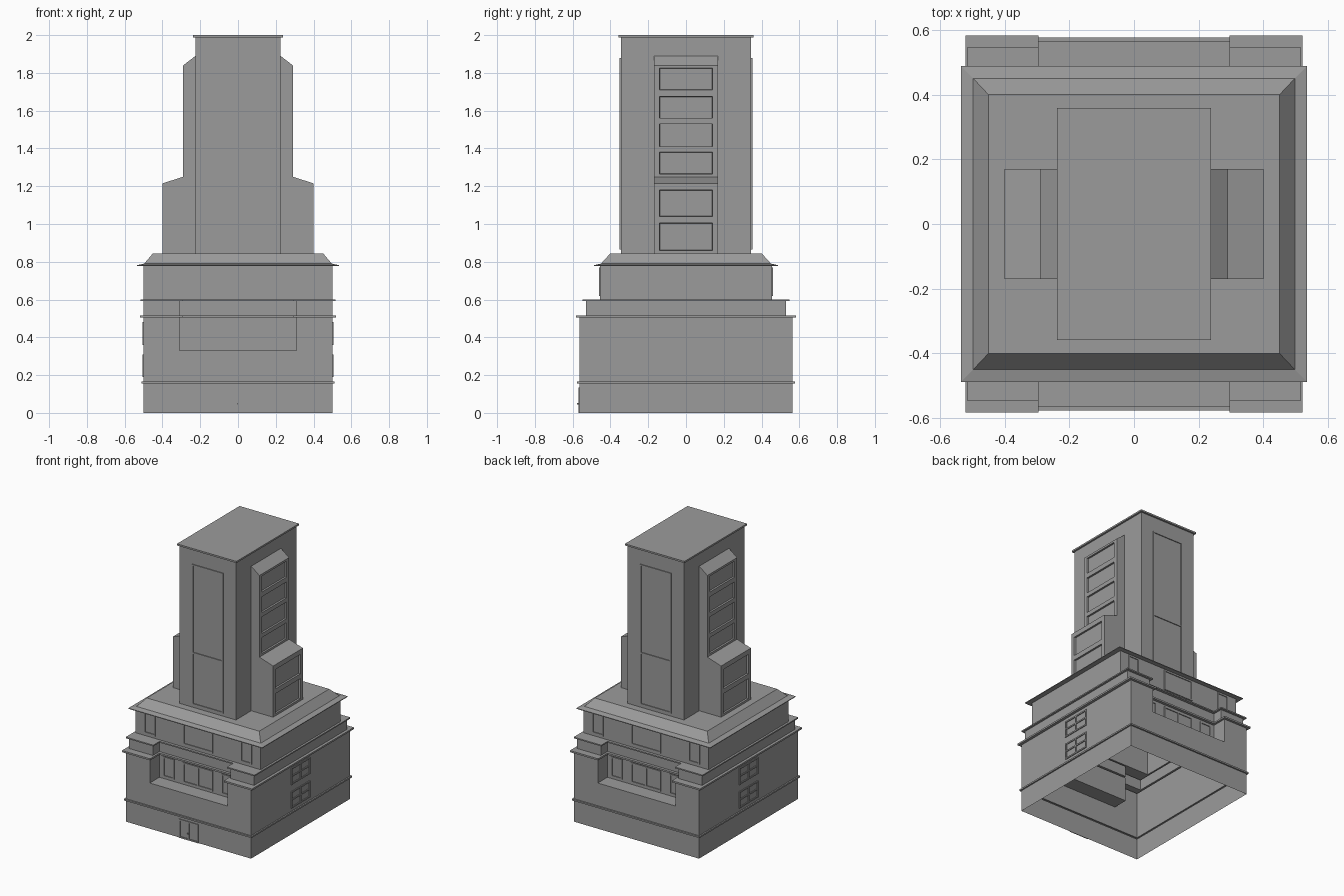
import bpy, bmesh, math
from mathutils import Matrix, Vector

cube = bpy.data.objects.get("Cube")
if cube:
    bpy.data.objects.remove(cube, do_unlink=True)

GREY = (0.33, 0.33, 0.33, 1)
stone = bpy.data.materials.new("grey stone")
stone.use_nodes = True
stone.diffuse_color = GREY
stone.node_tree.nodes["Principled BSDF"].inputs["Base Color"].default_value = GREY


def finish(bm, name):
    mesh = bpy.data.meshes.new(name)
    bm.to_mesh(mesh)
    bm.free()
    mesh.materials.append(stone)
    obj = bpy.data.objects.new(name, mesh)
    bpy.context.collection.objects.link(obj)
    return obj


def rect(x, y):
    return [(-x, -y), (x, -y), (x, y), (-x, y)]


def notched(x, y, n, d):
    """Rectangle with a recess of half width n, back wall at d, front and back."""
    half = [(-x, -y), (-n, -y), (-n, -d), (n, -d), (n, -y), (x, -y)]
    return half + [(-px, -py) for px, py in half]


def loft(name, sections, cap=False):
    """Skin a stack of (outline, height) sections, open underneath."""
    bm = bmesh.new()
    rings = [[bm.verts.new((x, y, z)) for x, y in pts] for pts, z in sections]
    for a, b in zip(rings, rings[1:]):
        for i in range(len(a)):
            j = (i + 1) % len(a)
            bm.faces.new((a[i], a[j], b[j], b[i]))
    if cap:
        bm.faces.new(rings[-1])
    bmesh.ops.remove_doubles(bm, verts=bm.verts, dist=1e-5)
    return finish(bm, name)


def box(bm, x0, x1, y0, y1, z0, z1):
    centre = Vector((x0 + x1, y0 + y1, z0 + z1)) / 2
    size = Matrix.Diagonal((x1 - x0, y1 - y0, z1 - z0, 1))
    bmesh.ops.create_cube(bm, size=1, matrix=Matrix.Translation(centre) @ size)


def frame(name, wall, angle, x0, x1, z0, z1, mullions=(), rails=(), w=0.01, t=0.006):
    """Raised window surround on the wall at distance 'wall', turned about z."""
    bm = bmesh.new()
    for x in (x0 + w / 2, x1 - w / 2, *mullions):
        box(bm, x - w / 2, x + w / 2, -wall - t, -wall, z0, z1)
    for z in (z0 + w / 2, z1 - w / 2, *rails):
        box(bm, x0, x1, -wall - t, -wall, z - w / 2, z + w / 2)
    bm.transform(Matrix.Rotation(angle, 4, "Z"))
    return finish(bm, name)


# Hollow lower walls with a string course
B = rect(0.5, 0.565)
COURSE = rect(0.51, 0.576)
loft("base_walls", [(B, 0), (B, 0.155), (COURSE, 0.155), (COURSE, 0.166),
                    (B, 0.166), (B, 0.33)])

# Recessed balconies, corner blocks and the two cornices
lower = notched(0.5, 0.565, 0.31, 0.455)
lower_lip = notched(0.52, 0.583, 0.295, 0.475)
upper = notched(0.5, 0.53, 0.31, 0.455)
upper_lip = notched(0.515, 0.547, 0.295, 0.475)
loft("balcony_walls", [(lower, 0.33), (lower, 0.504), (lower_lip, 0.504),
                       (lower_lip, 0.516), (upper, 0.516), (upper, 0.592),
                       (upper_lip, 0.592), (upper_lip, 0.601),
                       (notched(0.5, 0.455, 0.31, 0.455), 0.601)])

for side, y0, y1 in (("front", -0.565, -0.455), ("back", 0.455, 0.565)):
    bm = bmesh.new()
    bm.faces.new([bm.verts.new((x, y, 0.33)) for x, y in
                  ((-0.31, y0), (0.31, y0), (0.31, y1), (-0.31, y1))])
    finish(bm, side + "_balcony_floor")

# Upper storey and hipped roof
T = rect(0.5, 0.455)
E = rect(0.535, 0.488)
loft("upper_storey", [(T, 0.601), (T, 0.777)])
loft("roof", [(T, 0.777), (E, 0.777), (E, 0.782), (rect(0.497, 0.45), 0.79),
              (rect(0.45, 0.4), 0.845)], cap=True)

# Tower with a thin cap
S = rect(0.225, 0.345)
C = rect(0.238, 0.358)
loft("tower", [(S, 0.845), (S, 1.988), (C, 1.988), (C, 2.0)], cap=True)

# Stepped side bays with sunken windows
LOW = [(0.86, 1.005), (1.04, 1.18)]
HIGH = [(1.265, 1.38), (1.41, 1.53), (1.56, 1.675), (1.71, 1.825)]


def side_bay(name, angle):
    profile = [(0.225, 0.845), (0.4, 0.845)]
    profile += [(0.4, z) for pair in LOW for z in pair]
    profile += [(0.4, 1.215), (0.29, 1.25)]
    profile += [(0.29, z) for pair in HIGH for z in pair]
    profile += [(0.29, 1.84), (0.225, 1.89)]
    bm = bmesh.new()
    rows = [[bm.verts.new((x, y, z)) for x, z in profile]
            for y in (-0.17, -0.14, 0.14, 0.17)]
    panes = []
    for r, (a, b) in enumerate(zip(rows, rows[1:])):
        for i in range(len(a) - 1):
            face = bm.faces.new((a[i], b[i], b[i + 1], a[i + 1]))
            span = (profile[i][1], profile[i + 1][1])
            if r == 1 and span in LOW + HIGH:
                panes.append(face)
    bm.faces.new(rows[0])
    bm.faces.new(rows[-1][::-1])
    bmesh.ops.recalc_face_normals(bm, faces=bm.faces)
    bmesh.ops.inset_individual(bm, faces=panes, thickness=0.002, depth=-0.012)
    bm.transform(Matrix.Rotation(angle, 4, "Z"))
    finish(bm, name)


side_bay("left_bay", 0)
side_bay("right_bay", math.pi)

# Window surrounds on front and back
for side, angle in (("front", 0), ("back", math.pi)):
    frame(side + "_tower_panel", 0.345, angle, -0.125, 0.125, 0.865, 1.88, rails=(1.24,))
    frame(side + "_storey_window", 0.455, angle, -0.12, 0.12, 0.62, 0.77)
    frame(side + "_balcony_door", 0.455, angle, -0.12, 0.12, 0.345, 0.49, mullions=(0,))
    for s, label in ((-1, "a"), (1, "b")):
        x0, x1 = sorted((s * 0.34, s * 0.43))
        frame(f"{side}_storey_side_window_{label}", 0.455, angle, x0, x1, 0.62, 0.77)
        x0, x1 = sorted((s * 0.19, s * 0.28))
        frame(f"{side}_balcony_window_{label}", 0.455, angle, x0, x1, 0.345, 0.49)

# Four-pane windows on the sides
for side, angle in (("left", math.pi / 2), ("right", -math.pi / 2)):
    for level, z in (("lower", 0.19), ("upper", 0.36)):
        frame(f"{side}_{level}_window", 0.5, angle, -0.108, 0.108, z, z + 0.12,
              mullions=(0,), rails=(z + 0.06,))

# Double entrance door with a handle
frame("entrance_door", 0.565, 0, -0.075, 0.08, 0, 0.135, mullions=(0.002,), t=0.005)
bm = bmesh.new()
box(bm, -0.006, 0.002, -0.576, -0.565, 0.045, 0.053)
finish(bm, "door_handle")
